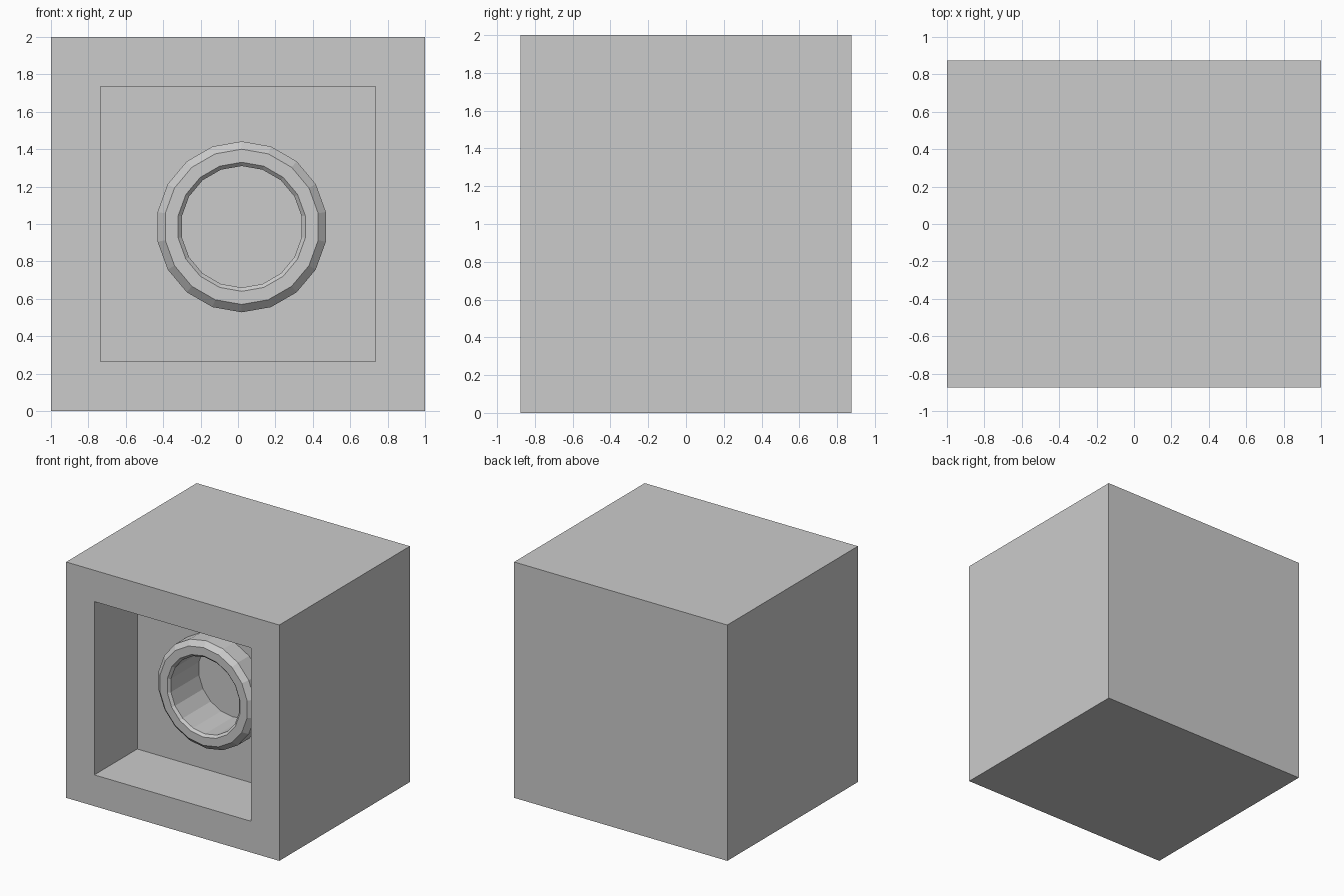
import bpy
import bmesh
from math import cos, sin, pi

if "Cube" in bpy.data.objects:
    bpy.data.objects.remove(bpy.data.objects["Cube"], do_unlink=True)

SIDES = 18
FRONT = -0.875            # y of the front face
WALL = FRONT + 0.575      # back wall of the recess
BORE_END = FRONT + 0.78   # floor of the round bore
CX, CZ = 0.02, 0.985      # centre of the socket
BORE_R = 0.325

grey = bpy.data.materials.new("light grey")
grey.use_nodes = True
grey.diffuse_color = (0.6, 0.6, 0.6, 1)
grey.node_tree.nodes["Principled BSDF"].inputs["Base Color"].default_value = (0.6, 0.6, 0.6, 1)


def add_object(name, bm):
    bmesh.ops.recalc_face_normals(bm, faces=bm.faces)
    mesh = bpy.data.meshes.new(name)
    bm.to_mesh(mesh)
    bm.free()
    mesh.materials.append(grey)
    obj = bpy.data.objects.new(name, mesh)
    bpy.context.collection.objects.link(obj)
    return obj


def block(name, size, centre):
    bm = bmesh.new()
    bmesh.ops.create_cube(bm, size=1)
    for v in bm.verts:
        v.co = [c + s * k for c, s, k in zip(centre, size, v.co)]
    return add_object(name, bm)


def turned(name, profile, capped=False):
    """Spin (radius, y) points around the socket axis, one vertex at the top."""
    bm = bmesh.new()
    rings = []
    for r, y in profile:
        angles = [2 * pi * i / SIDES for i in range(SIDES)]
        rings.append([bm.verts.new((CX + r * sin(a), y, CZ + r * cos(a))) for a in angles])
    for a, b in zip(rings, rings[1:]):
        for i in range(SIDES):
            j = (i + 1) % SIDES
            bm.faces.new((a[i], a[j], b[j], b[i]))
    if capped:
        bm.faces.new(rings[0])
        bm.faces.new(rings[-1])
    return add_object(name, bm)


def cut(target, cutter):
    mod = target.modifiers.new(cutter.name, "BOOLEAN")
    mod.operation = "DIFFERENCE"
    mod.solver = "EXACT"
    mod.object = cutter
    bpy.context.view_layer.objects.active = target
    bpy.ops.object.modifier_apply(modifier=mod.name)
    bpy.data.objects.remove(cutter, do_unlink=True)


# Housing with a square recess and a round bore in its back wall
housing = block("housing", (2, 1.75, 2), (0, 0, 1))
cut(housing, block("recess_cutter", (1.47, 1.15, 1.47), (0, FRONT, 1)))
cut(housing, turned("bore_cutter", [(BORE_R, WALL - 0.1), (BORE_R, BORE_END)], capped=True))

# Chamfered collar standing out from the back wall around the bore
FACE = FRONT + 0.385
collar = turned("socket_collar", [
    (0.457, WALL), (0.457, FACE + 0.04), (0.415, FACE),
    (0.345, FACE), (BORE_R, FACE + 0.02), (BORE_R, WALL),
])
# Close the hidden back of the collar so that its normals face outwards
bm = bmesh.new()
bm.from_mesh(collar.data)
back = [e for e in bm.edges if e.is_boundary]
bmesh.ops.bridge_loops(bm, edges=back)
bmesh.ops.recalc_face_normals(bm, faces=bm.faces)
bm.to_mesh(collar.data)
bm.free()
